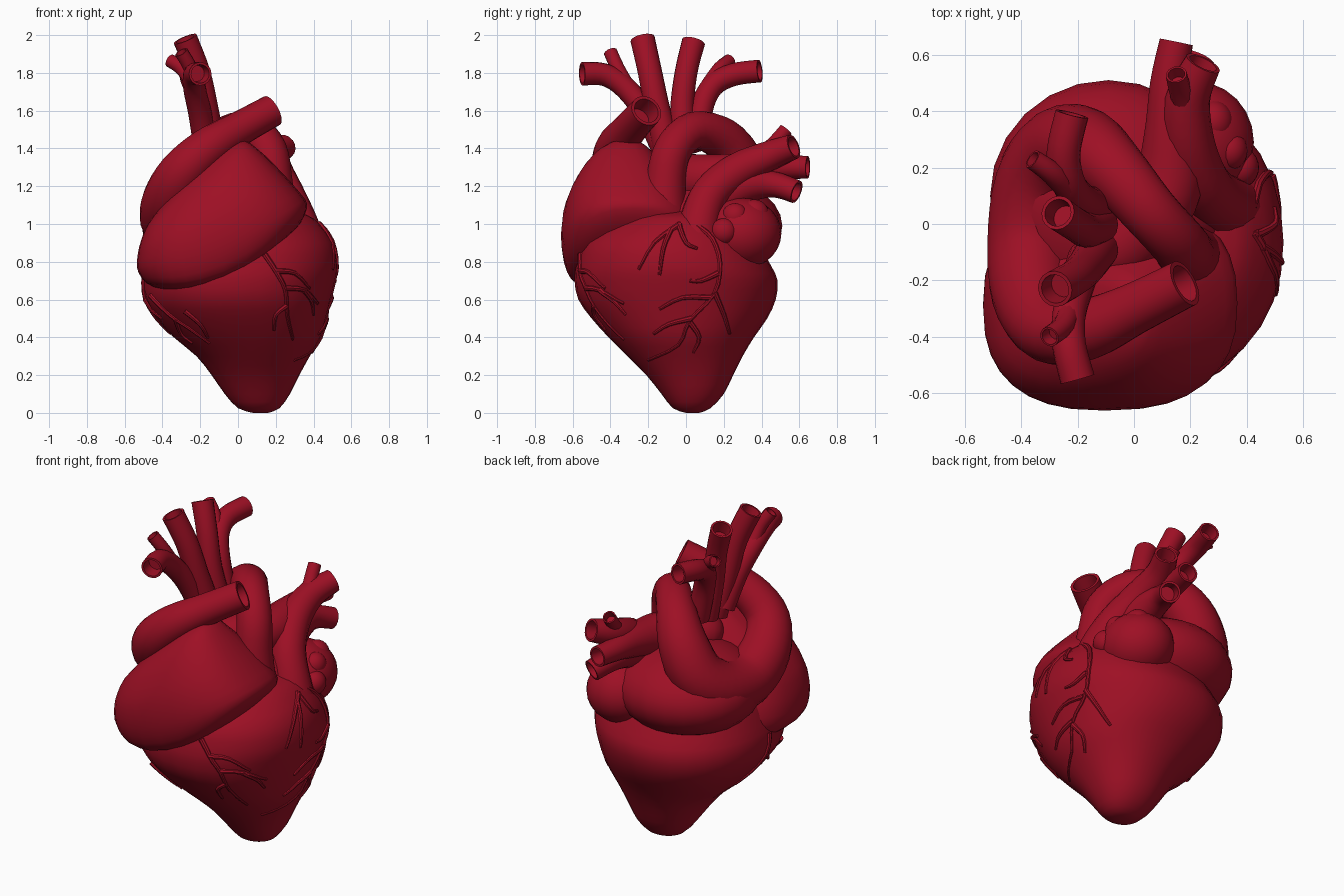
import bpy, bmesh, math
from mathutils import Vector, Matrix
from mathutils.bvhtree import BVHTree

red = bpy.data.materials.new("crimson")
red.diffuse_color = (0.34, 0.005, 0.018, 1)


def finish(bm, name):
    bmesh.ops.recalc_face_normals(bm, faces=bm.faces)
    me = bpy.data.meshes.new(name)
    bm.to_mesh(me)
    bm.free()
    me.materials.append(red)
    ob = bpy.data.objects.new(name, me)
    bpy.context.collection.objects.link(ob)
    bpy.ops.object.select_all(action='DESELECT')
    ob.select_set(True)
    bpy.context.view_layer.objects.active = ob
    bpy.ops.object.shade_smooth_by_angle(angle=math.radians(40))
    return ob


def spline(pts, n):
    """Catmull-Rom through tuples of any length."""
    out = []
    for i in range(len(pts) - 1):
        a, b, c, d = (pts[max(0, min(len(pts) - 1, i + j))] for j in (-1, 0, 1, 2))
        for k in range(n):
            t = k / n
            out.append([0.5 * (2 * q + (r - p) * t + (2 * p - 5 * q + 4 * r - s) * t * t
                               + (3 * q - p - 3 * r + s) * t ** 3)
                        for p, q, r, s in zip(a, b, c, d)])
    return out + [list(pts[-1])]


def skin(bm, rings):
    vs = [[bm.verts.new(p) for p in r] for r in rings]
    n = len(vs[0])
    for a, b in zip(vs, vs[1:]):
        for i in range(n):
            bm.faces.new((a[i], a[(i + 1) % n], b[(i + 1) % n], b[i]))
    bm.faces.new(vs[0])
    bm.faces.new(vs[-1])


def loft(name, rows, n=32, power=2.0, steps=2):
    """Rows: z, tilt, curl, xmin, xmax, ymin, ymax."""
    rings = []
    for z, k, q, x0, x1, y0, y1 in spline(rows, steps):
        ring = []
        for i in range(n):
            a = 2 * math.pi * i / n
            c, s = math.cos(a), math.sin(a)
            x = (x0 + x1) / 2 + (x1 - x0) / 2 * math.copysign(abs(c) ** (2 / power), c)
            y = (y0 + y1) / 2 + (y1 - y0) / 2 * math.copysign(abs(s) ** (2 / power), s)
            ring.append((x, y, z + k * x + q * x * x))
        rings.append(ring)
    bm = bmesh.new()
    skin(bm, rings)
    return finish(bm, name)


def tube(name, pts, n=16, steps=4, hollow=True):
    """Points: x, y, z, radius. The last end is an open vessel mouth."""
    path = spline(pts, steps)
    P = [Vector(p[:3]) for p in path]
    R = [p[3] for p in path]
    T = [(P[min(i + 1, len(P) - 1)] - P[max(i - 1, 0)]).normalized() for i in range(len(P))]
    u = T[0].orthogonal().normalized()
    frames = []
    for p, t, r in zip(P, T, R):
        u = (u - t * u.dot(t)).normalized()
        frames.append((p, u.copy(), t.cross(u), r))
    if hollow:
        p, a, b, r = frames[-1]
        frames.append((p, a, b, r * 0.8))
        frames.append((p - T[-1] * r * 1.2, a, b, r * 0.7))
    rings = [[p + (a * math.cos(2 * math.pi * i / n) + b * math.sin(2 * math.pi * i / n)) * r
              for i in range(n)] for p, a, b, r in frames]
    bm = bmesh.new()
    skin(bm, rings)
    return finish(bm, name)


def blob(name, c, r):
    bm = bmesh.new()
    bmesh.ops.create_uvsphere(bm, u_segments=24, v_segments=14, radius=1,
                              matrix=Matrix.Translation(c) @ Matrix.Diagonal((*r, 1)))
    return finish(bm, name)


# Ventricles
ventricles = loft("ventricles", [
    (0.0, 0, 0, 0.08, 0.16, 0.0, 0.07), (0.025, 0, 0, 0.0, 0.22, -0.07, 0.13),
    (0.1, 0, 0, -0.07, 0.275, -0.13, 0.2), (0.2, 0, 0, -0.14, 0.325, -0.21, 0.25),
    (0.3, 0, 0, -0.22, 0.38, -0.31, 0.3), (0.4, 0, 0, -0.34, 0.44, -0.41, 0.36),
    (0.5, 0, 0, -0.43, 0.47, -0.5, 0.43), (0.6, 0, 0, -0.49, 0.495, -0.57, 0.475),
    (0.7, 0, 0, -0.5, 0.52, -0.59, 0.485), (0.78, 0, 0, -0.48, 0.53, -0.58, 0.45),
    (0.9, 0, 0, -0.44, 0.505, -0.54, 0.38), (1.0, 0, 0, -0.38, 0.43, -0.42, 0.3),
    (1.05, 0, 0, -0.25, 0.36, -0.32, 0.2), (1.075, 0, 0, -0.1, 0.22, -0.22, 0.08)], power=2.15)

# Right front chamber with its tilted lower rim
loft("right_chamber", [
    (0.74, 0.5, 0.72, -0.42, 0.26, -0.5, 0.0), (0.76, 0.5, 0.72, -0.485, 0.33, -0.59, 0.06),
    (0.82, 0.5, 0.6, -0.515, 0.365, -0.635, 0.08), (0.93, 0.46, 0.3, -0.535, 0.355, -0.66, 0.09),
    (1.07, 0.48, 0.1, -0.53, 0.285, -0.655, 0.05), (1.2, 0.57, 0, -0.515, 0.195, -0.62, -0.02),
    (1.33, 0.7, 0, -0.48, 0.1, -0.56, -0.1), (1.42, 0.8, 0, -0.4, 0.03, -0.48, -0.16),
    (1.45, 0.8, 0, -0.32, -0.04, -0.4, -0.22)], power=2.5)

# Atria at the back
blob("back_atrium", (-0.09, 0.1, 0.99), (0.42, 0.41, 0.26))
blob("left_atrium", (0.22, 0.29, 0.95), (0.205, 0.215, 0.19))
for i, (c, r) in enumerate([((0.34, 0.26, 1.04), 0.07), ((0.28, 0.36, 1.05), 0.08),
                            ((0.38, 0.2, 0.96), 0.07)]):
    blob("atrium_lobe_%d" % i, c, (r * 0.9, r, r))

# Great artery: rises, arches back, and loops round the left wall to the front
tube("aortic_loop", [
    (0.2, -0.12, 0.9, 0.14), (0.185, -0.11, 1.2, 0.108), (0.16, -0.07, 1.39, 0.1),
    (0.06, 0.04, 1.495, 0.1), (-0.07, 0.19, 1.45, 0.115), (-0.17, 0.27, 1.32, 0.14),
    (-0.26, 0.26, 1.15, 0.155), (-0.34, 0.14, 1.05, 0.155), (-0.365, -0.06, 1.03, 0.155),
    (-0.36, -0.25, 1.13, 0.145), (-0.295, -0.37, 1.27, 0.125), (-0.16, -0.37, 1.4, 0.11),
    (0.0, -0.3, 1.5, 0.092), (0.18, -0.21, 1.6, 0.086)], n=20)

# Four upper arteries with two small side branches
tube("upper_artery_front", [(-0.17, -0.12, 1.4, 0.065), (-0.2, -0.21, 1.58, 0.062),
     (-0.23, -0.32, 1.72, 0.06), (-0.23, -0.43, 1.79, 0.06), (-0.2, -0.55, 1.795, 0.062)])
tube("upper_artery_second", [(-0.13, -0.09, 1.36, 0.075), (-0.17, -0.15, 1.6, 0.068),
     (-0.21, -0.19, 1.8, 0.064), (-0.28, -0.23, 1.98, 0.065)])
tube("upper_artery_third", [(-0.13, 0.0, 1.38, 0.075), (-0.17, -0.02, 1.6, 0.064),
     (-0.21, 0.0, 1.8, 0.06), (-0.27, 0.04, 1.965, 0.062)])
tube("upper_artery_back", [(-0.13, 0.07, 1.4, 0.065), (-0.18, 0.08, 1.6, 0.062),
     (-0.23, 0.14, 1.73, 0.06), (-0.25, 0.25, 1.79, 0.06), (-0.22, 0.39, 1.81, 0.06)])
tube("side_branch_front", [(-0.23, -0.31, 1.72, 0.045), (-0.25, -0.36, 1.82, 0.038),
     (-0.3, -0.4, 1.91, 0.037)], n=12)
tube("side_branch_back", [(-0.23, 0.12, 1.73, 0.045), (-0.29, 0.18, 1.82, 0.04),
     (-0.36, 0.23, 1.865, 0.036)], n=12)

# Pulmonary vessels at the back
tube("pulmonary_vessel_outer", [(0.34, 0.06, 0.85, 0.14), (0.315, 0.07, 1.0, 0.11),
     (0.25, 0.13, 1.16, 0.1), (0.195, 0.27, 1.28, 0.095), (0.19, 0.44, 1.36, 0.08),
     (0.245, 0.57, 1.41, 0.066)])
tube("pulmonary_vessel_inner", [(-0.12, -0.16, 1.2, 0.05), (-0.08, -0.11, 1.22, 0.12),
     (0.03, 0.0, 1.235, 0.135), (0.12, 0.14, 1.245, 0.125), (0.13, 0.32, 1.28, 0.095),
     (0.125, 0.5, 1.3, 0.068), (0.15, 0.645, 1.3, 0.06)])
tube("pulmonary_vessel_lower", [(0.18, 0.12, 1.1, 0.12), (0.17, 0.3, 1.2, 0.1),
     (0.18, 0.46, 1.21, 0.07), (0.23, 0.585, 1.17, 0.062)])
tube("pulmonary_branch", [(0.19, 0.4, 1.36, 0.045), (0.165, 0.47, 1.43, 0.04),
     (0.15, 0.53, 1.5, 0.038)], n=12)

# Coronary vessels laid on the ventricles: each list is seen from one direction
me = ventricles.data
tree = BVHTree.FromPolygons([v.co for v in me.vertices], [p.vertices for p in me.polygons])
views = {
    "right": (lambda a, b: (2, a, b), (-1, 0, 0), [
        [(0.06, 0.99), (0.14, 0.92), (0.18, 0.79), (0.15, 0.63), (0.02, 0.49), (-0.04, 0.36), (-0.2, 0.28)],
        [(0.15, 0.64), (0.2, 0.52), (0.23, 0.42)],
        [(0.13, 0.61), (-0.02, 0.61), (-0.14, 0.55)],
        [(0.03, 0.5), (-0.09, 0.47), (-0.17, 0.42)],
        [(0.02, 0.48), (0.07, 0.4), (0.04, 0.32)],
        [(0.17, 0.74), (0.08, 0.7), (0.02, 0.7)],
        [(-0.03, 1.0), (-0.17, 0.9), (-0.25, 0.76)],
        [(-0.08, 0.97), (-0.12, 0.87), (-0.14, 0.73)],
        [(-0.04, 1.0), (0.0, 0.9), (0.06, 0.87)]]),
    "front": (lambda a, b: (a, -2, b), (0, 1, 0), [
        [(0.14, 0.84), (0.2, 0.75), (0.25, 0.65), (0.26, 0.52), (0.29, 0.39)],
        [(0.25, 0.66), (0.35, 0.65), (0.42, 0.58)],
        [(0.2, 0.75), (0.3, 0.74), (0.38, 0.66)],
        [(0.26, 0.57), (0.2, 0.52), (0.19, 0.44)],
        [(0.35, 0.65), (0.39, 0.59), (0.4, 0.52)],
        [(-0.46, 0.62), (-0.36, 0.52), (-0.26, 0.45), (-0.15, 0.37)],
        [(-0.33, 0.5), (-0.3, 0.42), (-0.24, 0.37)],
        [(-0.28, 0.54), (-0.2, 0.47), (-0.16, 0.4)]]),
    "left": (lambda a, b: (-2, a, b), (1, 0, 0), [
        [(-0.1, 0.72), (-0.08, 0.6), (-0.03, 0.5), (0.03, 0.42)],
        [(-0.08, 0.6), (-0.15, 0.54), (-0.22, 0.5)]]),
}
for side, (start, aim, lines) in views.items():
    for i, line in enumerate(lines):
        pts = []
        fine = spline(line, 3)
        for j, (a, b) in enumerate(fine):
            hit, normal, _, _ = tree.ray_cast(Vector(start(a, b)), Vector(aim))
            if hit:
                r = 0.016 - 0.009 * j / len(fine)
                pts.append((*(hit + normal * 0.001), r))
        if len(pts) > 2:
            tube("coronary_%s_%d" % (side, i), pts, n=8, steps=1, hollow=False)
